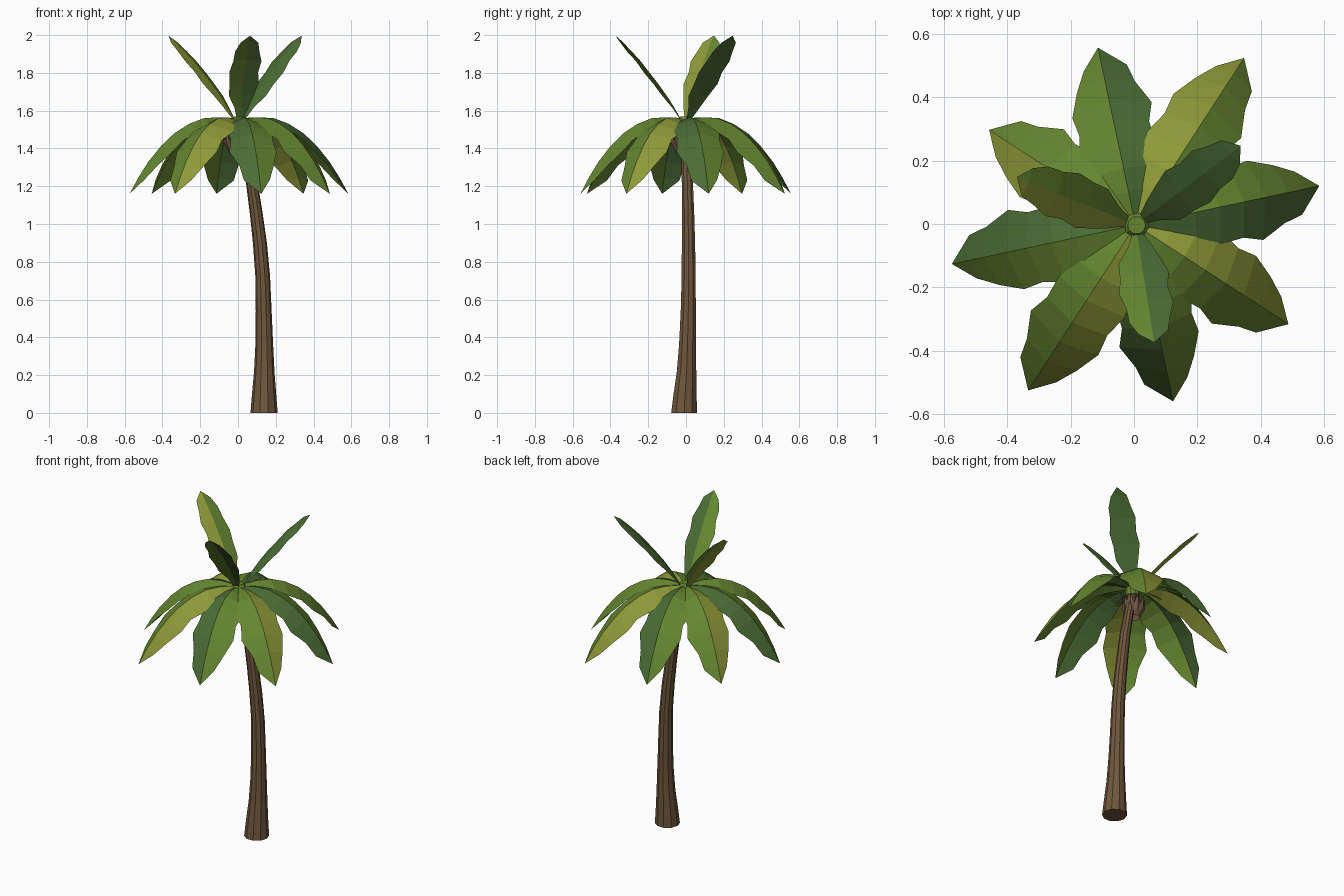
import bpy, bmesh, math
from mathutils import Vector

if "Cube" in bpy.data.objects:
    bpy.data.objects.remove(bpy.data.objects["Cube"])


def mat(name, c):
    m = bpy.data.materials.new(name)
    m.diffuse_color = (*c, 1)
    m.use_nodes = True
    m.node_tree.nodes["Principled BSDF"].inputs["Base Color"].default_value = m.diffuse_color
    return m


BARK = mat("bark", (0.16, 0.095, 0.045))
HUSK = mat("husk", (0.17, 0.09, 0.055))
BLUE = mat("deep_green", (0.07, 0.15, 0.035))
MID = mat("mid_green", (0.13, 0.24, 0.03))
OLIVE = mat("yellow_green", (0.27, 0.32, 0.04))


def finish(bm, name, mats):
    bmesh.ops.recalc_face_normals(bm, faces=bm.faces)
    me = bpy.data.meshes.new(name)
    bm.to_mesh(me)
    bm.free()
    ob = bpy.data.objects.new(name, me)
    bpy.context.collection.objects.link(ob)
    for m in mats:
        me.materials.append(m)
    return ob


def loft(name, rings, sides, m):
    """Capped stack of round rings, each (x, y, z, radius)."""
    bm = bmesh.new()
    loops = [[bm.verts.new((x + r * math.cos(2 * math.pi * i / sides),
                            y + r * math.sin(2 * math.pi * i / sides), z))
              for i in range(sides)] for x, y, z, r in rings]
    for a, b in zip(loops, loops[1:]):
        for i in range(sides):
            j = (i + 1) % sides
            bm.faces.new((a[i], a[j], b[j], b[i]))
    bm.faces.new(loops[0])
    bm.faces.new(loops[-1])
    return finish(bm, name, [m])


def frond(name, angle, length, path, halves, fold, mats):
    """Folded leaf along a (distance, height) path, with ragged half widths."""
    bm = bmesh.new()
    a = math.radians(angle)
    out = Vector((math.cos(a), math.sin(a), 0))
    side = Vector((-out.y, out.x, 0))
    up = Vector((0, 0, 1))
    pts = [CROWN + out * (r * length) + up * (z - CROWN.z) for r, z in path]
    rows = []
    for i, p in enumerate(pts):
        t = (pts[min(i + 1, len(pts) - 1)] - pts[max(i - 1, 0)]).normalized()
        n = t.cross(side).normalized()
        if n.z < 0:
            n = -n
        wr, wl = halves[i]
        mid = bm.verts.new(p)
        if wr == 0:
            rows.append((mid, mid, mid))
        else:
            rows.append((bm.verts.new(p - side * wr - n * wr * fold), mid,
                         bm.verts.new(p + side * wl - n * wl * fold)))
    for r0, r1 in zip(rows, rows[1:]):
        for k in (0, 1):
            vs = list(dict.fromkeys((r0[k], r0[k + 1], r1[k + 1], r1[k])))
            bm.faces.new(vs).material_index = k
    return finish(bm, name, mats)


CROWN = Vector((0.005, -0.003, 1.56))

# Curved, tapering trunk
loft("trunk", [(0.138, -0.01, 0, 0.072), (0.138, -0.005, 0.1, 0.064),
               (0.139, 0.003, 0.22, 0.054), (0.139, 0.008, 0.36, 0.047),
               (0.136, 0.012, 0.54, 0.042), (0.131, 0.014, 0.72, 0.039),
               (0.116, 0.013, 0.9, 0.037), (0.096, 0.011, 1.06, 0.034),
               (0.073, 0.007, 1.22, 0.031), (0.042, 0.002, 1.37, 0.028),
               (0.008, -0.003, 1.54, 0.026)], 10, BARK)

# Crown hub
loft("crown_hub", [(0.008, -0.004, 1.50, 0.04), (0.008, -0.004, 1.545, 0.045),
                   (0.008, -0.004, 1.57, 0.028)], 10, MID)

# Husk collar of pointed scales, tips upward
bm = bmesh.new()
for i in range(10):
    a = 2 * math.pi * i / 10

    def q(r, z, da):
        return bm.verts.new((0.008 - 0.016 + r * math.cos(a + da),
                             -0.014 + r * math.sin(a + da), z))
    h = math.pi / 10
    b0, b1, m0, m1 = q(.035, 1.37, -h), q(.035, 1.37, h), q(.062, 1.44, -h), q(.062, 1.44, h)
    c, tip = q(.068, 1.43, 0), q(.066, 1.50, 0)
    for f in ((b0, b1, c), (b0, c, m0), (b1, m1, c), (m0, c, tip), (c, m1, tip)):
        bm.faces.new(f)
bmesh.ops.remove_doubles(bm, verts=bm.verts, dist=0.0005)
finish(bm, "husk_collar", [HUSK])

# Eight drooping fronds
low_path = [(.02, 1.555), (.11, 1.565), (.19, 1.56), (.27, 1.53), (.35, 1.48),
            (.42, 1.415), (.49, 1.33), (.545, 1.245), (.592, 1.16)]
low_half = [(.018, .018), (.055, .06), (.085, .105), (.115, .13), (.11, .115),
            (.13, .125), (.092, .095), (.078, .06), (0, 0)]
lengths = [1.0, 1.06, .965, .93, 1.0, 1.05, .96, .97]
for i, s in enumerate(lengths):
    frond(f"lower_frond_{i + 1}", 12 + 45 * i, s, low_path, low_half, 0.38,
          [MID, OLIVE] if i % 2 else [BLUE, MID])

# Three upright fronds
up_path = [(.02, 1.545), (.065, 1.62), (.11, 1.685), (.16, 1.75), (.21, 1.81),
           (.26, 1.87), (.31, 1.92), (.355, 1.965), (.395, 1.997)]
up_half = [(.012, .012), (.035, .04), (.072, .06), (.075, .08), (.085, .07),
           (.07, .08), (.068, .062), (.045, .05), (0, 0)]
for i, s in enumerate((1.05, 1.02, .95)):
    frond(f"upper_frond_{i + 1}", 37 + 121 * i, s, up_path, up_half, 0.15,
          ([BLUE, BLUE], [MID, OLIVE], [MID, BLUE])[i])
